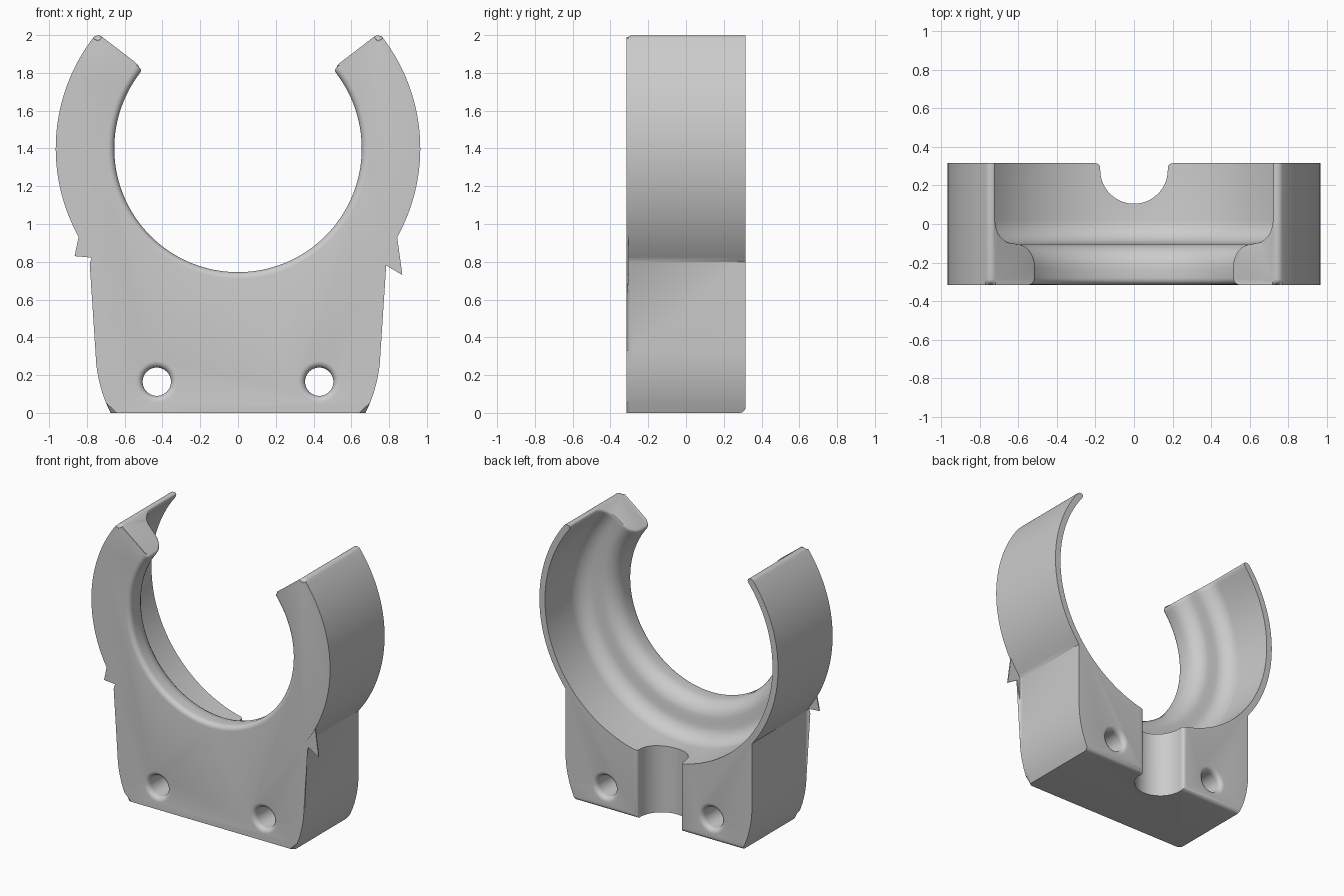
import bpy, bmesh
from math import sin, cos, pi, radians, atan2, asin, sqrt, hypot

cube = bpy.data.objects.get("Cube")
if cube:
    bpy.data.objects.remove(cube)

grey = bpy.data.materials.new("plain grey")
grey.use_nodes = True
grey.diffuse_color = (0.6, 0.6, 0.6, 1)
grey.node_tree.nodes["Principled BSDF"].inputs["Base Color"].default_value = (0.6, 0.6, 0.6, 1)

HALF = 0.315             # half depth
CZ = 1.4                 # height of the ring centre
R_OUT = 0.965
END = radians(39.4)      # angle of the open ends
TIP = 0.02               # rounding of the inner tips


def arc(cx, cy, r, a0, a1, n):
    return [(cx + r * cos(a0 + (a1 - a0) * i / n), cy + r * sin(a0 + (a1 - a0) * i / n))
            for i in range(n + 1)]


def finish(name, bm):
    bmesh.ops.recalc_face_normals(bm, faces=bm.faces)
    mesh = bpy.data.meshes.new(name)
    bm.to_mesh(mesh)
    bm.free()
    mesh.materials.append(grey)
    ob = bpy.data.objects.new(name, mesh)
    bpy.context.collection.objects.link(ob)
    return ob


def prism(points, place, lo, hi):
    """Extrude a 2D outline; place(u, v, depth) gives the 3D position."""
    bm = bmesh.new()
    a = [bm.verts.new(place(u, v, lo)) for u, v in points]
    b = [bm.verts.new(place(u, v, hi)) for u, v in points]
    n = len(points)
    bm.faces.new(a)
    bm.faces.new(b[::-1])
    for i in range(n):
        j = (i + 1) % n
        bm.faces.new((a[i], b[i], b[j], a[j]))
    return bm


def revolve(name, profile, angles, cx, cz, flare=lambda a: 0):
    """Turn an (r, y) profile about an axis along y."""
    bm = bmesh.new()
    rings = [[bm.verts.new((cx + (r + flare(a) * (r > 0)) * cos(a), y,
                            cz + (r + flare(a) * (r > 0)) * sin(a))) for r, y in profile]
             for a in angles]
    for i, ring in enumerate(rings):
        nxt = rings[(i + 1) % len(rings)]
        for k in range(len(profile) - 1):
            bm.faces.new((ring[k], ring[k + 1], nxt[k + 1], nxt[k]))
    bmesh.ops.remove_doubles(bm, verts=bm.verts, dist=1e-6)
    return finish(name, bm)


def xz(u, v, d):
    return (u, d, v)


# Clip body outline: tapered foot, straight flank, outer arc, rounded tip
round_r = 0.035
inner = R_OUT - round_r
tip_x = inner * cos(END) + round_r * sin(END)
tip_z = inner * sin(END) - round_r * cos(END)
tip_a = atan2(tip_z, tip_x)
flank = 0.755
start = -sqrt(R_OUT ** 2 - flank ** 2)
side = [(0.675, 0), (0.7, 0.055), (0.72, 0.11), (0.738, 0.18), (0.75, 0.25), (flank, 0.33)]
side += arc(0, CZ, R_OUT, asin(start / R_OUT), tip_a, 40)
side += arc(tip_x, CZ + tip_z, round_r, tip_a, END + pi / 2, 6)[1:]
outline = side + [(0, CZ)] + [(-x, z) for x, z in reversed(side)]

bm = prism(outline, xz, -HALF, HALF)
edges = []
for e in bm.edges:
    p, q = (v.co for v in e.verts)
    on_floor = p.z < 1e-4 and q.z < 1e-4
    front = p.y < 0 and q.y < 0
    back = p.y > 0 and q.y > 0
    if (front and not on_floor) or (back and on_floor):
        edges.append(e)
bmesh.ops.bevel(bm, geom=edges, offset=0.03, segments=5, profile=0.5, affect='EDGES')
body = finish("clip_body", bm)


# Stepped bore, flared next to the open ends
def tip_flare(a):
    if END < a < pi - END:
        return TIP
    gap = min(abs(a - END), abs(a - (pi - END))) * 0.8
    return TIP - sqrt(TIP ** 2 - (TIP - gap) ** 2) if gap < TIP else 0


lip = [(0, -0.4), (0.69, -0.4)] + arc(0.69, -0.28, 0.035, -pi / 2, -pi, 5)
lip += arc(0.775, -0.225, 0.12, pi, pi / 2, 8)
lip += arc(0.8, 0.02, 0.12, -pi / 2, 0, 8)
lip += [(0.92, 0.4), (0, 0.4)]
span = pi + 2 * END
angles = [END - span * i / 110 for i in range(111)]
for k in range(1, 6):
    d = TIP / 0.8 * (k / 6) ** 2
    angles += [END - d, END - span + d]
angles += [END + (pi - 2 * END) * i / 20 for i in range(1, 20)]
# Bring every angle into one turn
angles = sorted({round((a + pi / 2) % (2 * pi) - pi / 2, 6) for a in angles})
cutters = [revolve("bore_cutter", lip, angles, 0, CZ, tip_flare)]

# Screw holes with rounded rims
rim = arc(0.11, -HALF + 0.035, 0.035, -pi / 2, -pi, 6)
hole = [(0, -0.4), (0.11, -0.4)] + rim
hole += [(r, -y) for r, y in reversed(rim)] + [(0.11, 0.4), (0, 0.4)]
turn = [2 * pi * i / 40 for i in range(40)]
for x in (-0.43, 0.43):
    cutters.append(revolve("hole_cutter", hole, turn, x, 0.165))

# Upright groove in the back
half_groove = [(0.2, 0.4)] + arc(0.2, HALF - 0.025, 0.025, pi / 2, pi, 5)
half_groove += arc(0, 0.28, 0.175, 0, -pi / 2, 14)
groove = half_groove + [(-x, y) for x, y in reversed(half_groove[:-1])]
cutters.append(finish("groove_cutter", prism(groove, lambda u, v, d: (u, v, d), -0.1, 1.0)))

bpy.context.view_layer.objects.active = body
for c in cutters:
    mod = body.modifiers.new(c.name, 'BOOLEAN')
    mod.operation = 'DIFFERENCE'
    mod.solver = 'EXACT'
    mod.object = c
    bpy.ops.object.modifier_apply(modifier=mod.name)
for c in cutters:
    bpy.data.objects.remove(c)

# Thin pointed fins beside the flanks
fins = {
    "left_fin": [(0.84, 0.95), (0.87, 0.73), (0.785, 0.78), (0.735, 0.45), (0.74, 0.85)],
    "right_fin": [(-0.84, 0.95), (-0.865, 0.83), (-0.75, 0.82), (-0.74, 0.9)],
}
for name, pts in fins.items():
    finish(name, prism(pts, xz, -0.312, -0.304))

for ob in bpy.context.selected_objects:
    ob.select_set(False)
body.select_set(True)
bpy.context.view_layer.objects.active = body
bpy.ops.object.shade_smooth_by_angle(angle=radians(32))
